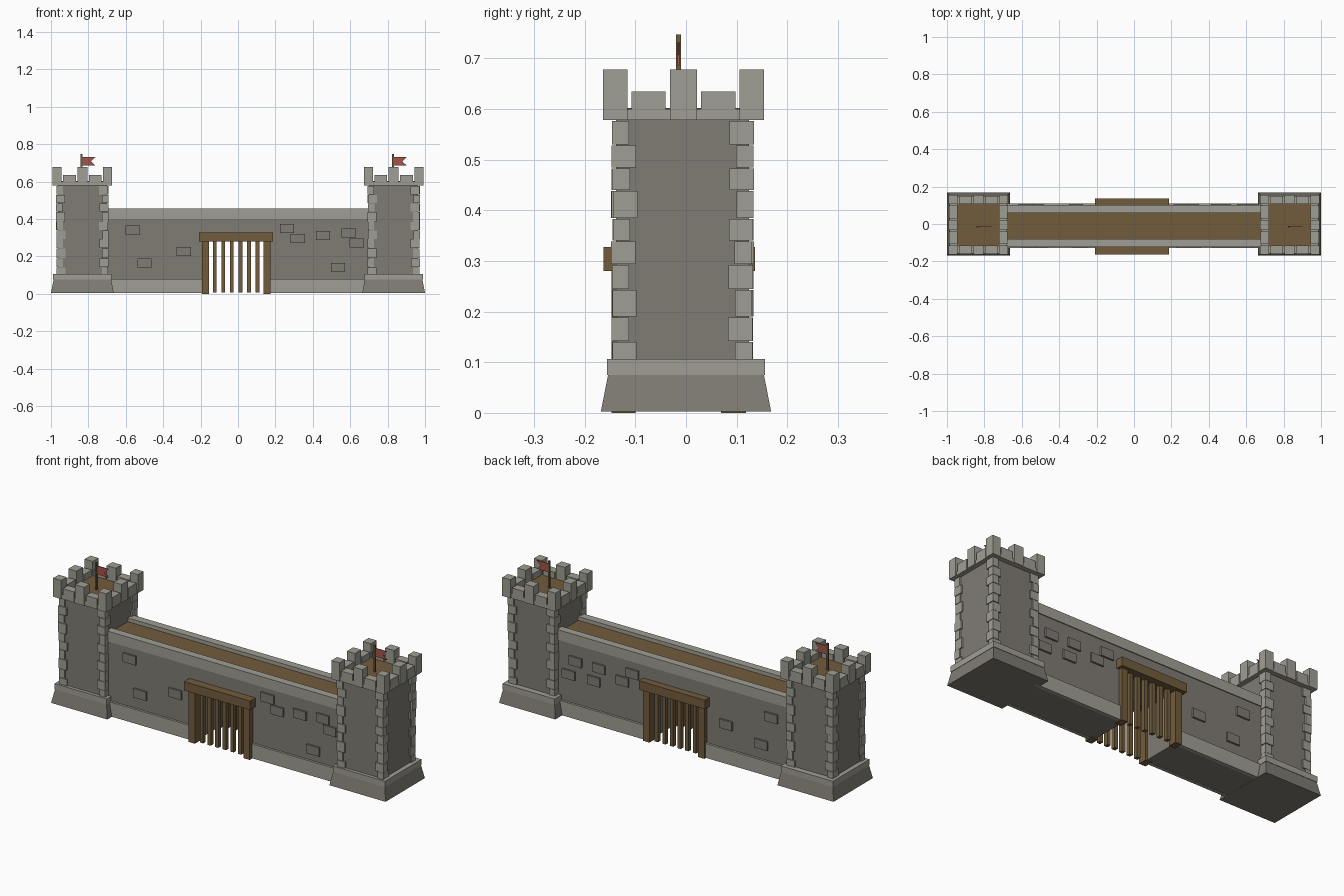
import bpy, bmesh, random

if "Cube" in bpy.data.objects:
    bpy.data.objects.remove(bpy.data.objects["Cube"])
random.seed(4)


def material(name, rgb):
    m = bpy.data.materials.new(name)
    m.diffuse_color = (*rgb, 1)
    m.use_nodes = True
    m.node_tree.nodes["Principled BSDF"].inputs["Base Color"].default_value = m.diffuse_color
    return m


DARK = material("dark stone", (0.214, 0.2, 0.174))
LIGHT = material("light stone", (0.35, 0.345, 0.298))
WOOD = material("brown wood", (0.171, 0.108, 0.046))
RED = material("red cloth", (0.36, 0.09, 0.065))


def make(name, bm, mat):
    bmesh.ops.recalc_face_normals(bm, faces=bm.faces)
    me = bpy.data.meshes.new(name)
    bm.to_mesh(me)
    bm.free()
    me.materials.append(mat)
    ob = bpy.data.objects.new(name, me)
    bpy.context.collection.objects.link(ob)
    return ob


def add_box(bm, x0, x1, y0, y1, z0, z1, grow=0.0):
    """Box; grow widens the bottom to make a battered base."""
    vs = []
    for z, g in ((z0, grow), (z1, 0)):
        for x, y in ((x0 - g, y0 - g), (x1 + g, y0 - g), (x1 + g, y1 + g), (x0 - g, y1 + g)):
            vs.append(bm.verts.new((x, y, z)))
    for f in ((3, 2, 1, 0), (4, 5, 6, 7), (0, 1, 5, 4), (1, 2, 6, 5), (2, 3, 7, 6), (3, 0, 4, 7)):
        bm.faces.new([vs[i] for i in f])


def boxes(name, mat, specs):
    bm = bmesh.new()
    for s in specs:
        add_box(bm, *s)
    return make(name, bm, mat)


def tower(side, cx):
    cy = -0.007
    # battered foot and its band
    boxes(side + "_tower_foot", DARK, [(cx - .154, cx + .154, -.154, .154, .003, .075, .014)])
    boxes(side + "_tower_foot_band", LIGHT, [(cx - .156, cx + .156, -.156, .156, .075, .106)])
    # shaft
    h = 0.131
    boxes(side + "_tower_shaft", DARK, [(cx - h, cx + h, cy - h, cy + h, .1, .58)])
    # alternating corner stones
    levels = [.106, .142, .19, .245, .294, .34, .385, .44, .485, .53, .578]
    specs = []
    for sx in (-1, 1):
        for sy in (-1, 1):
            for i in range(10):
                o = 0.139 + random.uniform(-.002, .002)
                a, b = (.048, .034) if i % 2 else (.034, .048)
                if sx * sy > 0:
                    a, b = b, a
                xs = sorted((cx + sx * o, cx + sx * (o - a)))
                ys = sorted((cy + sy * o, cy + sy * (o - b)))
                specs.append((*xs, *ys, levels[i], levels[i + 1] - .002))
    boxes(side + "_tower_corner_stones", LIGHT, specs)
    # crown slab and roof floor
    cy = -0.005
    boxes(side + "_tower_crown", LIGHT, [(cx - .154, cx + .154, cy - .154, cy + .154, .578, .6)])
    boxes(side + "_tower_floor", WOOD, [(cx - .114, cx + .114, cy - .114, cy + .114, .595, .602)])
    # battlements: tall corners and middles, short ones between
    spans = [(-.159, -.111, .678), (-.103, -.035, .635), (-.027, .027, .678),
             (.035, .103, .635), (.111, .159, .678)]
    specs = []
    for i, (a, b, top) in enumerate(spans):
        o = .159 if i % 2 == 0 else .156
        for s in (-1, 1):
            e0, e1 = sorted((s * o, s * .111))
            specs.append((cx + a, cx + b, cy + e0, cy + e1, .578, top))
            if 0 < i < 4:
                specs.append((cx + e0, cx + e1, cy + a, cy + b, .578, top))
    boxes(side + "_tower_battlements", LIGHT, specs)
    # pole and swallow-tailed flag
    px, py = cx - .004, -.015
    boxes(side + "_flag_pole", WOOD, [(px - .005, px + .005, py - .005, py + .005, .6, .747)])
    bm = bmesh.new()
    outline = [(0, .685), (.074, .685), (.05, .708), (.074, .731), (0, .731)]
    face = bm.faces.new([bm.verts.new((px + x, py - .002, z)) for x, z in outline])
    ext = bmesh.ops.extrude_face_region(bm, geom=[face])
    bmesh.ops.translate(bm, vec=(0, .004, 0),
                        verts=[v for v in ext["geom"] if isinstance(v, bmesh.types.BMVert)])
    make(side + "_flag", bm, RED)


tower("left", -.832)
tower("right", .832)

# curtain wall with an open gateway
WY = -.01
L, R = -.165, .147
boxes("wall_body", DARK, [(-.72, L, WY - .107, WY + .107, .004, .402),
                          (R, .72, WY - .107, WY + .107, .004, .402),
                          (L, R, WY - .107, WY + .107, .285, .402)])
boxes("wall_plinth", LIGHT, [(x0, x1, *ys, .003, .08) for x0, x1 in ((-.7, L - .005), (R + .005, .7))
                             for ys in ((WY - .119, WY - .1), (WY + .1, WY + .119))])
boxes("wall_parapet", LIGHT, [(-.71, .71, WY - .112, WY - .07, .4, .455),
                              (-.71, .71, WY + .07, WY + .112, .4, .455)])
boxes("wall_walkway", WOOD, [(-.7, .7, WY - .071, WY + .071, .4, .435)])

# scattered raised stones on both wall faces
front = [(-.563, .34), (-.5, .165), (-.29, .225), (.262, .348), (.32, .295), (.455, .312),
         (.592, .325), (.635, .272), (.535, .14)]
back = [(.59, .31), (.63, .23), (.45, .31), (.48, .235), (.25, .335), (.31, .28),
        (-.31, .21), (-.58, .32), (-.52, .16)]
for name, pts, y in (("front", front, WY - .107), ("back", back, WY + .107)):
    boxes(name + "_wall_stones", DARK,
          [(x - .038, x + .038, y - .01, y + .01, z - .024, z + .024) for x, z in pts])

# timber gates on both sides
for name, lin, post, bar in (("front", (-.163, -.1), (-.147, -.1), (-.135, -.113)),
                             ("back", (.07, .136), (.069, .118), (.083, .105))):
    boxes(name + "_gate_lintel", WOOD, [(-.208, .187, *lin, .28, .328)])
    boxes(name + "_gate_posts", WOOD, [(-.193, -.155, *post, 0, .285), (.136, .173, *post, 0, .285)])
    boxes(name + "_gate_bars", WOOD,
          [(c - .01, c + .01, *bar, .008, .285) for c in (-.124 + i * .0456 for i in range(6))])
